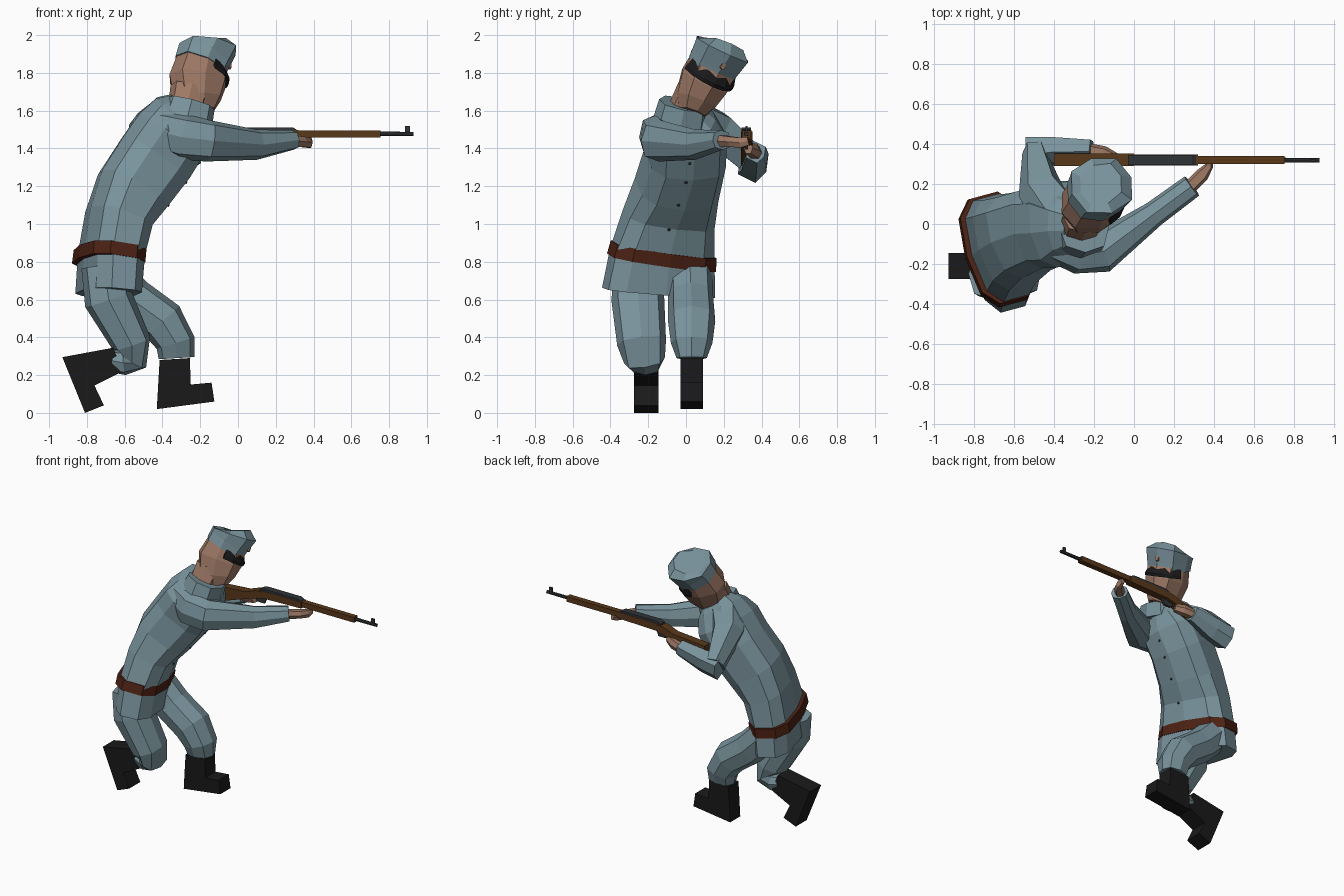
import bpy, bmesh, math
from mathutils import Vector, Matrix

def mat(name, *rgb):
    m = bpy.data.materials.new(name)
    m.diffuse_color = (*rgb, 1)
    return m

BLUE = mat("blue_cloth", 0.19, 0.29, 0.33)
SKIN = mat("skin", 0.34, 0.19, 0.13)
BELT = mat("leather", 0.075, 0.016, 0.007)
BLACK = mat("black_leather", 0.010, 0.010, 0.011)
WOOD = mat("wood", 0.10, 0.04, 0.011)
STEEL = mat("steel", 0.03, 0.035, 0.04)

def finish(bm, name, material, frame=None):
    bmesh.ops.recalc_face_normals(bm, faces=bm.faces)
    me = bpy.data.meshes.new(name)
    bm.to_mesh(me)
    bm.free()
    if frame:
        me.transform(frame)
    me.materials.append(material)
    ob = bpy.data.objects.new(name, me)
    bpy.context.collection.objects.link(ob)
    return ob

def tube(name, pts, material, ref=(0, 1, 0), n=8, boxy=0.8, frame=None):
    """Loft along a path; each point is x, y, z, depth radius, radius along ref."""
    bm = bmesh.new()
    cs = [Vector(p[:3]) for p in pts]
    rings = []
    for i, p in enumerate(pts):
        a = (cs[i] - cs[i - 1]).normalized() if i else Vector()
        b = (cs[i + 1] - cs[i]).normalized() if i < len(cs) - 1 else Vector()
        t = (a + b).normalized()
        s = Vector(ref)
        s = (s - t * s.dot(t)).normalized()
        d = s.cross(t)
        ring = []
        for k in range(n):
            w = 2 * math.pi * k / n
            c, q = math.cos(w), math.sin(w)
            c = math.copysign(abs(c) ** boxy, c)
            q = math.copysign(abs(q) ** boxy, q)
            ring.append(bm.verts.new(cs[i] + d * c * p[3] + s * q * p[4]))
        rings.append(ring)
    for r0, r1 in zip(rings, rings[1:]):
        for k in range(n):
            j = (k + 1) % n
            bm.faces.new((r0[k], r0[j], r1[j], r1[k]))
    bm.faces.new(rings[0])
    bm.faces.new(rings[-1])
    return finish(bm, name, material, frame)

def slab(name, profile, y0, y1, material):
    """Side profile in x, z extruded across y."""
    bm = bmesh.new()
    f = bm.faces.new([bm.verts.new((x, y0, z)) for x, z in profile])
    g = bmesh.ops.extrude_face_region(bm, geom=[f])
    bmesh.ops.translate(bm, vec=(0, y1 - y0, 0),
                        verts=[v for v in g["geom"] if isinstance(v, bmesh.types.BMVert)])
    return finish(bm, name, material)

def box(name, x0, x1, y0, y1, z0, z1, material):
    return slab(name, [(x0, z0), (x1, z0), (x1, z1), (x0, z1)], y0, y1, material)

# Tunic, leaning forward and towards the rifle
SIDE = (-0.27, 1, 0)
coat = tube("tunic", [
    (-0.685, -0.145, 0.635, 0.145, 0.305), (-0.67, -0.125, 0.84, 0.152, 0.28),
    (-0.63, -0.09, 1.03, 0.165, 0.245), (-0.555, -0.05, 1.18, 0.20, 0.22),
    (-0.435, -0.005, 1.35, 0.21, 0.21), (-0.35, 0.0, 1.48, 0.205, 0.21),
    (-0.30, 0.0, 1.565, 0.17, 0.15), (-0.265, -0.01, 1.60, 0.12, 0.11)],
    BLUE, SIDE, 10, 0.7)
tube("belt", [(-0.685, -0.13, 0.795, 0.168, 0.293), (-0.677, -0.118, 0.865, 0.168, 0.285)],
     BELT, SIDE, 10, 0.7)
tube("collar", [(-0.275, -0.03, 1.54, 0.14, 0.145), (-0.25, -0.01, 1.635, 0.13, 0.135)], BLUE)

# Buttons placed on the tunic front
bpy.context.view_layer.update()
for i, (y, z) in enumerate([(-0.09, 0.97), (-0.04, 1.10), (0.0, 1.22), (0.02, 1.32)]):
    hit, loc, _, _ = coat.ray_cast(Vector((1, y, z)), Vector((-1, 0, 0)))
    if hit:
        bm = bmesh.new()
        bmesh.ops.create_icosphere(bm, subdivisions=1, radius=0.009,
                                   matrix=Matrix.Translation(loc))
        finish(bm, f"button_{i}", STEEL)

# Supporting arm reaching along the rifle
tube("right_sleeve", [
    (-0.42, -0.08, 1.50, 0.10, 0.11), (-0.28, -0.15, 1.46, 0.10, 0.12),
    (-0.16, -0.14, 1.44, 0.105, 0.11), (0.10, 0.05, 1.42, 0.065, 0.08),
    (0.29, 0.19, 1.445, 0.06, 0.052)], BLUE, (0, 0, 1))
tube("right_hand", [
    (0.27, 0.175, 1.44, 0.035, 0.035), (0.34, 0.245, 1.435, 0.035, 0.03),
    (0.375, 0.29, 1.43, 0.022, 0.03), (0.38, 0.33, 1.44, 0.015, 0.025)],
    SKIN, (0, 0, 1), 6)

# Trigger arm, bent sharply at the elbow
tube("left_upper_sleeve", [
    (-0.38, 0.05, 1.56, 0.13, 0.10), (-0.47, 0.17, 1.50, 0.115, 0.10),
    (-0.50, 0.36, 1.33, 0.06, 0.085)], BLUE, (0, 0.6, 0.8), 6)
tube("left_forearm", [
    (-0.53, 0.355, 1.31, 0.078, 0.085), (-0.40, 0.365, 1.33, 0.065, 0.08),
    (-0.21, 0.37, 1.38, 0.05, 0.055)], BLUE, (0, 0.5, 1), 6, 0.6)
tube("left_hand", [
    (-0.23, 0.37, 1.375, 0.035, 0.035), (-0.15, 0.355, 1.39, 0.035, 0.04),
    (-0.09, 0.33, 1.40, 0.025, 0.03)], SKIN, (0, 0, 1), 6)

# Trousers
tube("right_trouser", [
    (-0.71, -0.25, 0.78, 0.12, 0.13), (-0.685, -0.255, 0.60, 0.13, 0.14),
    (-0.565, -0.235, 0.37, 0.105, 0.13), (-0.55, -0.22, 0.28, 0.075, 0.11),
    (-0.60, -0.215, 0.265, 0.065, 0.085), (-0.66, -0.21, 0.275, 0.06, 0.07)], BLUE)
tube("left_trouser", [
    (-0.68, 0.02, 0.72, 0.12, 0.12), (-0.56, 0.025, 0.60, 0.12, 0.12),
    (-0.40, 0.03, 0.485, 0.12, 0.125), (-0.33, 0.03, 0.37, 0.105, 0.11),
    (-0.325, 0.03, 0.29, 0.095, 0.08)], BLUE)

# Boots
slab("right_boot", [(-0.93, 0.295), (-0.66, 0.345), (-0.61, 0.22), (-0.76, 0.145),
                    (-0.71, 0.04), (-0.81, 0.0)], -0.275, -0.145, BLACK)
slab("left_boot", [(-0.415, 0.28), (-0.255, 0.29), (-0.25, 0.15), (-0.14, 0.16),
                   (-0.125, 0.06), (-0.43, 0.02)], -0.03, 0.09, BLACK)

# Head frame: bowed over the stock, x forward and z up through the crown
up = Vector((0.24, 0.47, 0.85)).normalized()
fwd = Vector((1, 0.38, 0))
fwd = (fwd - up * fwd.dot(up)).normalized()
side = up.cross(fwd)
HEAD = Matrix((fwd, side, up)).transposed().to_4x4()
HEAD.translation = (-0.195, 0.135, 1.825)

tube("neck", [(-0.29, -0.04, 1.54, 0.09, 0.085), (-0.25, 0.04, 1.71, 0.11, 0.09)], SKIN)
tube("head", [
    (0.065, 0, -0.25, 0.075, 0.075), (0.03, 0, -0.19, 0.13, 0.11),
    (0.0, 0, -0.08, 0.158, 0.132), (-0.005, 0, 0.03, 0.14, 0.13)],
    SKIN, (0, 1, 0), frame=HEAD)

# Cap with flaring crown, badge and peak
tube("cap", [
    (-0.01, 0, 0.0, 0.142, 0.137), (-0.005, 0, 0.06, 0.147, 0.145),
    (0.005, 0, 0.12, 0.158, 0.158), (-0.005, 0, 0.138, 0.11, 0.11)], BLUE, frame=HEAD)
tube("cap_badge", [(0.125, 0, 0.07, 0.024, 0.018), (0.152, 0, 0.075, 0.018, 0.014)],
     SKIN, n=6, frame=HEAD)

bm = bmesh.new()
arcs = []
for r, z in [(1.0, 0.015), (1.26, -0.03), (1.24, -0.05), (0.96, -0.025)]:
    arcs.append([bm.verts.new((0.132 * r * math.cos(w), 0.137 * min(r, 1.1) * math.sin(w), z))
                 for w in [math.radians(-75 + 25 * k) for k in range(7)]])
for k in range(4):
    for i in range(6):
        a, b = arcs[k], arcs[(k + 1) % 4]
        bm.faces.new((a[i], a[i + 1], b[i + 1], b[i]))
for i in (0, -1):
    bm.faces.new([a[i] for a in arcs])
finish(bm, "cap_peak", BLACK, HEAD)

# Rifle along x
slab("rifle_butt", [(-0.40, 1.435), (-0.40, 1.31), (-0.20, 1.38), (-0.08, 1.42), (0.0, 1.44),
                    (0.0, 1.49), (-0.06, 1.485), (-0.14, 1.455)], 0.29, 0.352, WOOD)
slab("rifle_stock", [(-0.03, 1.44), (0.32, 1.45), (0.32, 1.497), (-0.03, 1.495)],
     0.293, 0.347, WOOD)
box("rifle_fore_end", 0.32, 0.755, 0.30, 0.341, 1.457, 1.496, WOOD)
slab("rifle_receiver", [(-0.03, 1.485), (0.31, 1.485), (0.31, 1.50), (0.29, 1.512),
                        (0.0, 1.512), (-0.03, 1.50)], 0.295, 0.345, STEEL)
tube("rifle_barrel", [(0.74, 0.32, 1.477, 0.012, 0.012), (0.93, 0.32, 1.477, 0.011, 0.011)],
     STEEL)
box("front_sight", 0.885, 0.91, 0.314, 0.326, 1.475, 1.518, STEEL)
slab("trigger_guard", [(-0.08, 1.43), (-0.06, 1.395), (0.0, 1.395), (0.02, 1.445)],
     0.312, 0.328, STEEL)
